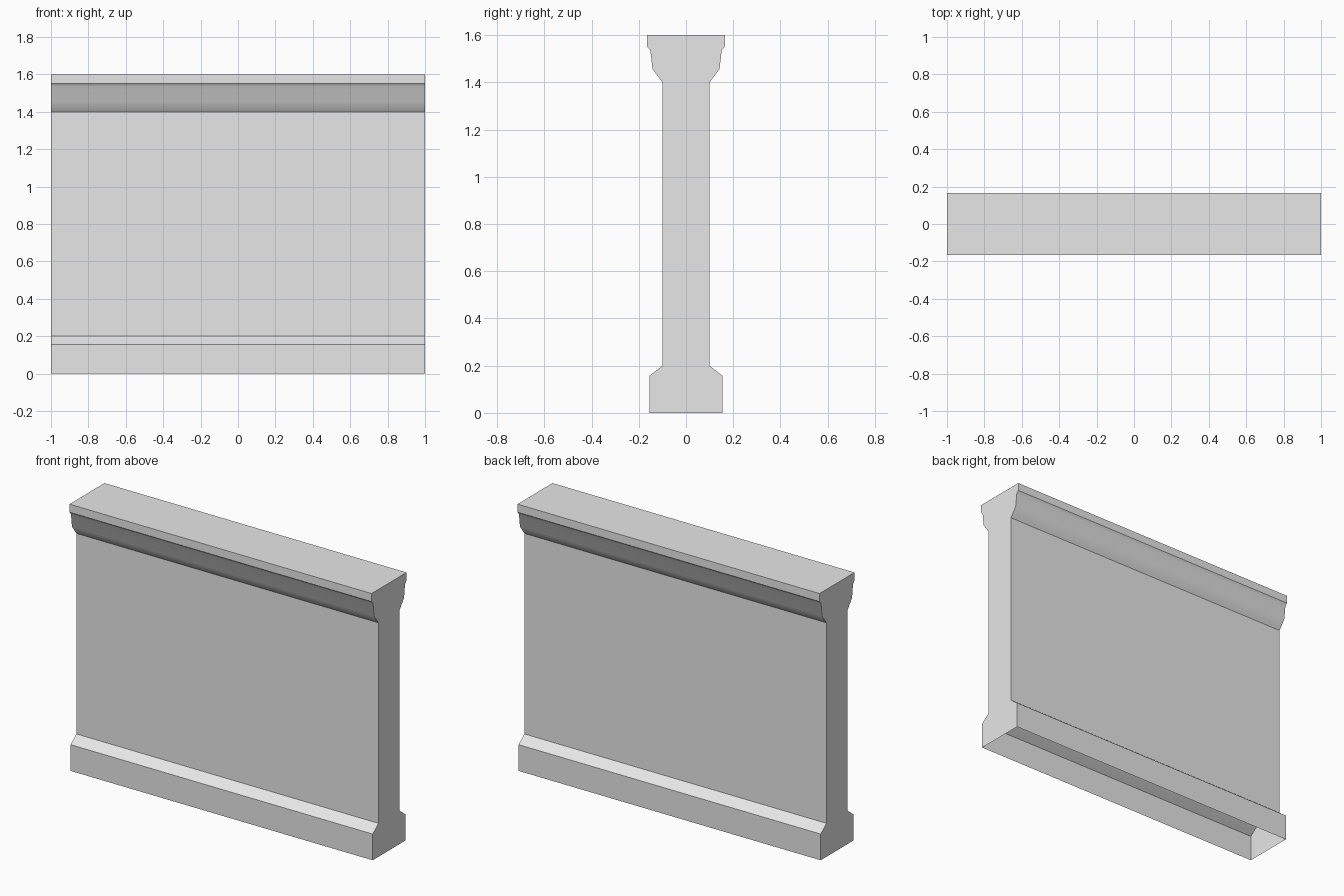
import bpy
import bmesh
import math

cube = bpy.data.objects.get("Cube")
if cube:
    bpy.data.objects.remove(cube, do_unlink=True)

# Plain light grey stone
stone = bpy.data.materials.new("light_grey")
stone.use_nodes = True
grey = (0.8, 0.8, 0.8, 1)
stone.diffuse_color = grey
stone.node_tree.nodes["Principled BSDF"].inputs["Base Color"].default_value = grey

# Half section (half depth, height): plinth, wall, moulded coping
half = [(0.155, 0), (0.155, 0.157), (0.149, 0.161), (0.1, 0.2),
        (0.1, 1.4), (0.142, 1.457), (0.151, 1.535), (0.165, 1.552), (0.165, 1.6)]
section = half + [(-y, z) for y, z in reversed(half)]

# Sweep the section along x; the underside stays open
bm = bmesh.new()
ends = [[bm.verts.new((x, y, z)) for y, z in section] for x in (-1, 1)]
for end in ends:
    bm.faces.new(end)
for i in range(len(section) - 1):
    bm.faces.new((ends[0][i], ends[0][i + 1], ends[1][i + 1], ends[1][i]))
bmesh.ops.recalc_face_normals(bm, faces=bm.faces)
top = max(bm.faces, key=lambda f: f.calc_center_median().z)
if top.normal.z < 0:
    bmesh.ops.reverse_faces(bm, faces=bm.faces)

mesh = bpy.data.meshes.new("parapet_wall")
bm.to_mesh(mesh)
bm.free()
mesh.materials.append(stone)
wall = bpy.data.objects.new("parapet_wall", mesh)
bpy.context.collection.objects.link(wall)

# Soften the curved coping, keep the other edges crisp
bpy.ops.object.select_all(action='DESELECT')
wall.select_set(True)
bpy.context.view_layer.objects.active = wall
bpy.ops.object.shade_smooth_by_angle(angle=math.radians(33))
